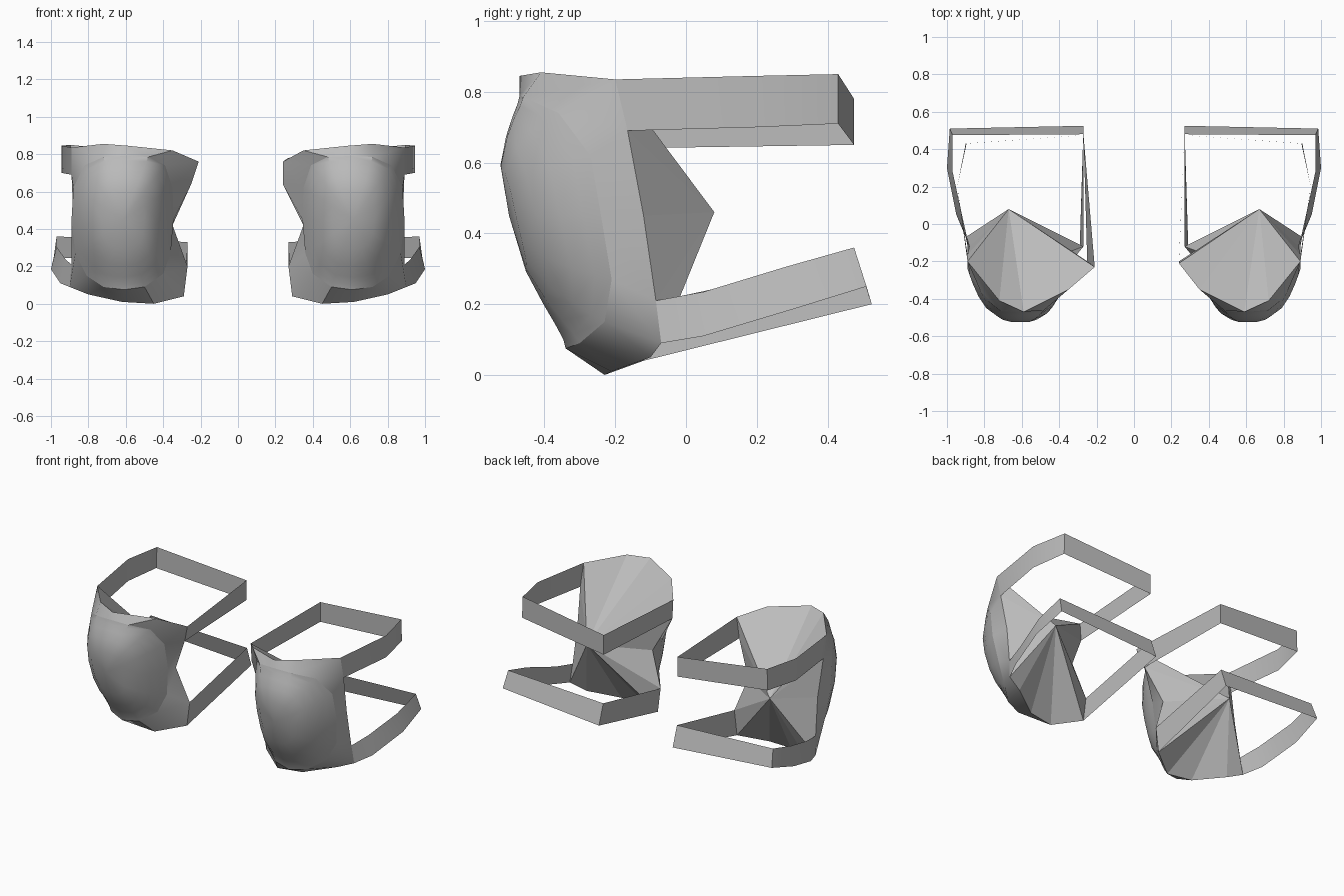
import bpy, bmesh, math

if "Cube" in bpy.data.objects:
    bpy.data.objects.remove(bpy.data.objects["Cube"])

grey = bpy.data.materials.new("neutral_grey")
grey.diffuse_color = (0.5, 0.5, 0.5, 1)
grey.use_nodes = True
grey.node_tree.nodes["Principled BSDF"].inputs["Base Color"].default_value = grey.diffuse_color

# Back edge of the pad, clockwise from the top centre
EDGE = [(.59, -.47, .845), (.72, -.41, .855), (.89, -.20, .835), (.89, -.165, .69),
        (.88, -.12, .45), (.89, -.085, .21), (.90, -.07, .09), (.80, -.10, .05),
        (.62, -.21, .01), (.45, -.23, 0), (.29, -.12, .04), (.27, -.12, .20),
        (.35, -.15, .42), (.24, -.20, .64), (.24, -.21, .76), (.35, -.35, .82)]
# Outline of the domed cap, matching the edge point for point
RIM = [(.60, -.47, .79), (.72, -.46, .785), (.82, -.36, .74), (.88, -.27, .62),
       (.89, -.24, .45), (.87, -.21, .27), (.81, -.23, .15), (.72, -.30, .09),
       (.61, -.34, .075), (.50, -.32, .09), (.40, -.27, .16), (.36, -.23, .27),
       (.345, -.24, .45), (.35, -.27, .62), (.39, -.36, .74), (.48, -.46, .785)]
# Front profile of the cap: (z, y)
PROFILE = [(.07, -.35), (.13, -.40), (.25, -.45), (.40, -.49), (.60, -.53), (.72, -.52), (.80, -.485)]
APEX = (.67, .08, .46)


def front_y(z):
    for (z0, y0), (z1, y1) in zip(PROFILE, PROFILE[1:]):
        if z <= z1:
            return y0 + (y1 - y0) * (z - z0) / (z1 - z0)
    return PROFILE[-1][1]


def loft(name, rings, side, tip=None, closed=True, smooth=True):
    """Skin a row of rings, optionally closing the last one to a point."""
    bm = bmesh.new()
    rows = [[bm.verts.new((side * x, y, z)) for x, y, z in r] for r in rings]
    n = len(rows[0])
    steps = range(n if closed else n - 1)
    for a, b in zip(rows, rows[1:]):
        for i in steps:
            j = (i + 1) % n
            bm.faces.new((a[i], a[j], b[j], b[i]))
    if tip:
        t = bm.verts.new((side * tip[0], tip[1], tip[2]))
        for i in steps:
            bm.faces.new((rows[-1][i], rows[-1][(i + 1) % n], t))
    bmesh.ops.recalc_face_normals(bm, faces=bm.faces)
    mesh = bpy.data.meshes.new(name)
    bm.to_mesh(mesh)
    bm.free()
    mesh.materials.append(grey)
    ob = bpy.data.objects.new(name, mesh)
    bpy.context.collection.objects.link(ob)
    if smooth:
        bpy.ops.object.select_all(action='DESELECT')
        ob.select_set(True)
        bpy.context.view_layer.objects.active = ob
        bpy.ops.object.shade_smooth_by_angle(angle=math.radians(40))
    return ob


def cap_ring(t):
    ring = []
    for x, y, z in RIM:
        px, pz = .615 + (x - .615) * t, .45 + (z - .45) * t
        f = front_y(pz)
        ring.append((px, f + (y - f) * t ** 3, pz))
    return ring


for label, side in (("right", 1), ("left", -1)):
    edge = list(EDGE)
    if side < 0:  # the inner top corner reaches further on this side
        edge[13], edge[14] = (.25, -.20, .64), (.21, -.23, .76)

    # Domed cap
    loft(label + "_cap", [cap_ring(t) for t in (1, .93, .82, .66, .42)], side,
         tip=(.615, front_y(.45), .45))
    # Flared surround and the folded cone behind it
    loft(label + "_surround", [RIM, edge], side)
    loft(label + "_back_cone", [edge], side, tip=APEX, smooth=False)

    # Straps: top edge and bottom edge, from outer side round to inner side
    loft(label + "_upper_strap", [
        [edge[2], (.945, .20, .845), (.895, .43, .85), (.27, .475, .78), edge[14]],
        [edge[3], (.945, .20, .70), (.90, .43, .71), (.27, .475, .65), edge[13]]],
        side, closed=False)
    loft(label + "_lower_strap", [
        [edge[5], (.92, .05, .235), (.97, .28, .305), (.97, .475, .36), (.27, .48, .33), edge[11]],
        [edge[6], (.95, .05, .11), (1.0, .30, .185), (.985, .51, .25), (.27, .525, .20), edge[10]]],
        side, closed=False)
